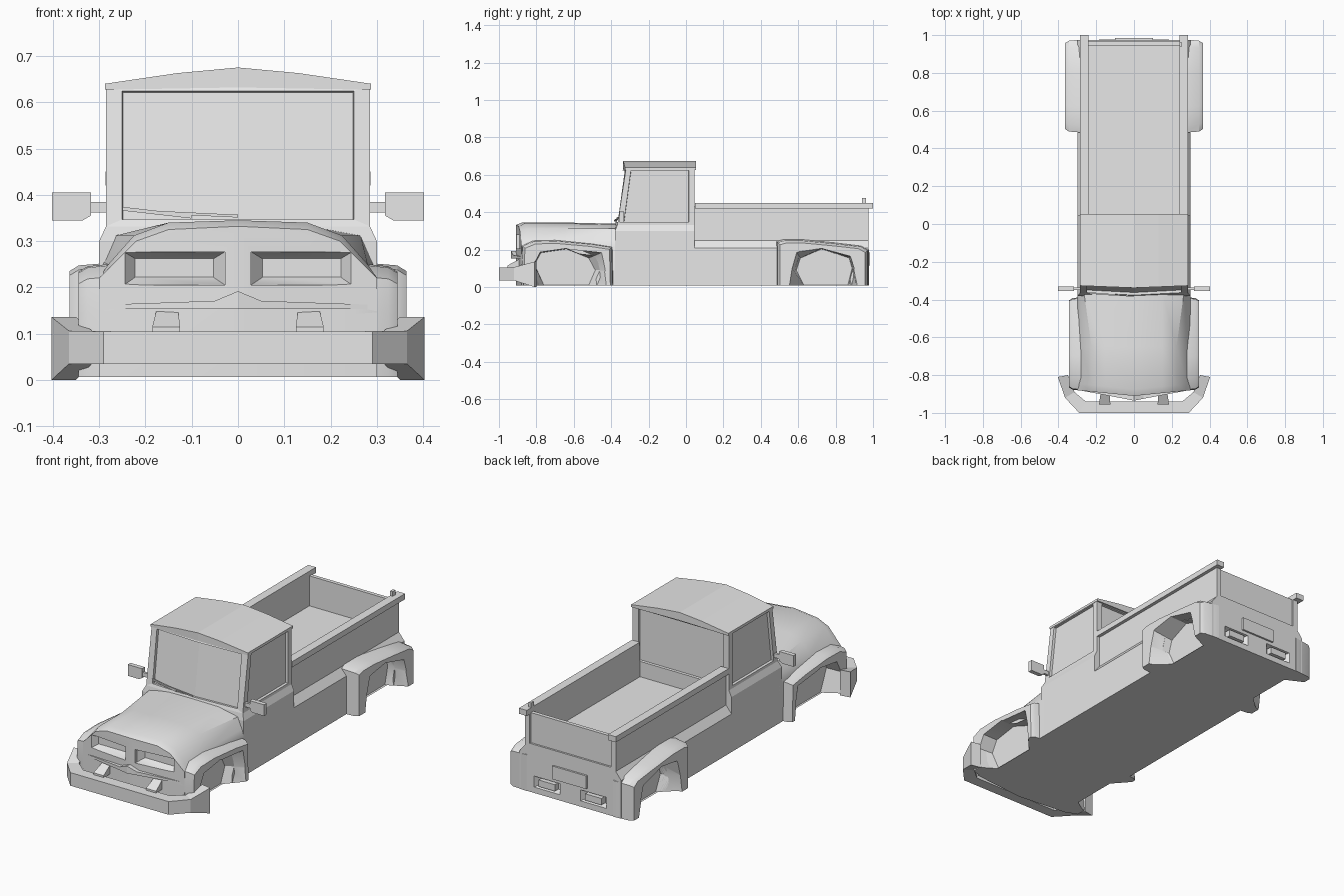
import bpy, bmesh, math
from mathutils import Vector

cube = bpy.data.objects.get("Cube")
if cube:
    bpy.data.objects.remove(cube, do_unlink=True)

grey = bpy.data.materials.new("plain_grey")
grey.use_nodes = True
grey.diffuse_color = (0.8, 0.8, 0.8, 1)
grey.node_tree.nodes["Principled BSDF"].inputs["Base Color"].default_value = (0.8, 0.8, 0.8, 1)


def finish(obj, smooth=None):
    obj.data.materials.clear()
    obj.data.materials.append(grey)
    if smooth:
        obj.data.shade_smooth()
        obj.data.set_sharp_from_angle(angle=math.radians(smooth))


def loft(name, rings, split=False, edit=None):
    """Skin closed rings of equal length and cap both ends."""
    bm = bmesh.new()
    rows = [[bm.verts.new(p) for p in ring] for ring in rings]
    n = len(rows[0])
    for a, b in zip(rows, rows[1:]):
        for i in range(n):
            j = (i + 1) % n
            bm.faces.new((a[i], a[j], b[j], b[i]))
    for row in (rows[0], rows[-1]):
        if split:
            h = n // 2
            bm.faces.new(row[:h + 1])
            bm.faces.new(row[h:] + row[:1])
        else:
            bm.faces.new(row)
    bmesh.ops.recalc_face_normals(bm, faces=bm.faces)
    bm.normal_update()
    if edit:
        edit(bm)
    mesh = bpy.data.meshes.new(name)
    bm.to_mesh(mesh)
    bm.free()
    obj = bpy.data.objects.new(name, mesh)
    bpy.context.collection.objects.link(obj)
    finish(obj)
    return obj


def rect(x0, x1, z0, z1, y):
    return [(x0, y, z0), (x1, y, z0), (x1, y, z1), (x0, y, z1)]


def box(name, x0, x1, y0, y1, z0, z1):
    loft(name, [rect(x0, x1, z0, z1, y0), rect(x0, x1, z0, z1, y1)])


def symmetric(half, y):
    """Full section from a half outline; y may depend on x."""
    full = half + [(-x, z) for x, z in reversed(half[1:-1])]
    return [(x, y(x) if callable(y) else y, z) for x, z in full]


def cut(targets, rings, smooth=None):
    """Carve a lofted pocket out of each target."""
    cutter = loft("cutter", rings)
    cutter.hide_render = True
    for obj in targets:
        mod = obj.modifiers.new("cut", 'BOOLEAN')
        mod.operation, mod.solver, mod.object = 'DIFFERENCE', 'EXACT', cutter
        graph = bpy.context.evaluated_depsgraph_get()
        mesh = bpy.data.meshes.new_from_object(obj.evaluated_get(graph))
        obj.modifiers.clear()
        obj.data = mesh
        finish(obj, smooth)
    bpy.data.objects.remove(cutter, do_unlink=True)


SIDES = (("left", 1), ("right", -1))
FLOOR = 0.007


# Cab with framed, recessed windows
def cab_windows(bm):
    upper = [f for f in bm.faces
             if f.calc_center_median().z > 0.4 and abs(f.normal.z) < 0.5]
    groups = ([f for f in upper if f.normal.y < -0.5],
              [f for f in upper if f.normal.y > 0.5],
              [f for f in upper if f.normal.x > 0.5],
              [f for f in upper if f.normal.x < -0.5])
    for faces, width in zip(groups, (0.035, 0.035, 0.03, 0.03)):
        bmesh.ops.inset_region(bm, faces=faces, thickness=width, use_even_offset=True)
        for v in {v for f in faces for v in f.verts}:
            v.co.z = 0.347 if v.co.z < 0.5 else 0.624
        bmesh.ops.inset_region(bm, faces=faces, thickness=0.001, depth=-0.014,
                               use_even_offset=True)


def cab_ring(x, front, bow, z):
    return [(x, 0.045, z), (x, front, z), (0, front - bow, z),
            (-x, front, z), (-x, 0.045, z)]


loft("cab", [cab_ring(0.30, -0.38, 0, FLOOR), cab_ring(0.30, -0.38, 0, 0.30),
             cab_ring(0.285, -0.367, 0.015, 0.332),
             cab_ring(0.285, -0.32, 0.013, 0.637)], edit=cab_windows)

# Roof
roof = [(0, 0.632), (0.287, 0.627), (0.287, 0.64), (0.13, 0.663), (0, 0.675)]
loft("roof", [symmetric(roof, lambda x: -0.338 + 0.04 * abs(x)),
              symmetric(roof, 0.053)], split=True)

# Hood and nose
nose_y = lambda x: -0.91 + 0.1 * abs(x)
base = [(0, FLOOR), (0.30, FLOOR), (0.30, 0.22)]
front = base + [(0.275, 0.245), (0.22, 0.30), (0.15, 0.325), (0, 0.332)]
crown = base + [(0.28, 0.25), (0.225, 0.312), (0.15, 0.34), (0, 0.345)]
rear = base + [(0.29, 0.255), (0.265, 0.312), (0.15, 0.333), (0, 0.338)]
hood = loft("hood", [symmetric(front, nose_y),
                     symmetric(crown, lambda x: nose_y(x) + 0.035),
                     symmetric(crown, -0.65), symmetric(rear, -0.36)], split=True)
for side, s in SIDES:
    cut([hood], [rect(s * 0.028, s * 0.247, 0.205, 0.277, -0.95),
                 rect(s * 0.028, s * 0.247, 0.205, 0.277, -0.89),
                 rect(s * 0.053, s * 0.222, 0.222, 0.262, -0.858)], 35)

# Pointed lip under the grille
lip = [(-0.28, -0.882, 0.163), (-0.05, -0.925, 0.171), (0, -0.935, 0.192),
       (0.05, -0.925, 0.171), (0.28, -0.882, 0.163)]
loft("grille_lip", [[(x, y, 0.153), (x, y, z), (x, -0.86, z), (x, -0.86, 0.153)]
                    for x, y, z in lip])

# Bumper wrapping round the corners
ends = [(0.403, -0.81, 0.35, -0.80, 0.0, 0.136), (0.365, -0.92, 0.315, -0.89, 0.035, 0.106),
        (0.29, -1.0, 0.255, -0.94, 0.035, 0.105)]
stations = ends + [(-a, b, -c, d, e, f) for a, b, c, d, e, f in reversed(ends)]
loft("front_bumper", [[(xo, yo, lo), (xo, yo, hi), (xi, yi, hi), (xi, yi, lo)]
                      for xo, yo, xi, yi, lo, hi in stations])

# Cargo bed
bed_half = [(0, FLOOR), (0.30, FLOOR), (0.30, 0.21), (0.268, 0.25), (0.268, 0.43),
            (0.24, 0.43), (0.24, 0.265), (0, 0.265)]
bed = loft("cargo_bed", [symmetric(bed_half, 0.045), symmetric(bed_half, 0.975)], split=True)
for side, s in SIDES:
    cut([bed], [rect(s * 0.055, s * 0.22, 0.035, 0.1, 0.985),
                rect(s * 0.08, s * 0.195, 0.048, 0.088, 0.945)])
box("tailgate", -0.243, 0.243, 0.945, 0.965, 0.23, 0.425)
box("tailgate_catch", 0.24, 0.255, 0.94, 0.962, 0.445, 0.475)
box("rear_plate", -0.1, 0.1, 0.965, 0.985, 0.115, 0.185)

# Fender outlines in y and z, and arch openings: outer then inner edge
front_outline = [(-0.875, FLOOR), (-0.885, 0.15), (-0.88, 0.225), (-0.82, 0.25),
                 (-0.70, 0.253), (-0.50, 0.235), (-0.39, 0.218), (-0.385, FLOOR)]
rear_outline = [(0.482, FLOOR), (0.482, 0.245), (0.52, 0.255), (0.62, 0.255),
                (0.80, 0.238), (0.94, 0.222), (0.978, 0.20), (0.978, FLOOR)]
front_arch = ([(-0.80, -0.03), (-0.815, 0.12), (-0.78, 0.187), (-0.64, 0.207),
               (-0.445, 0.187), (-0.425, 0.09), (-0.41, -0.03)],
              [(-0.76, 0.01), (-0.81, 0.12), (-0.775, 0.183), (-0.64, 0.203),
               (-0.52, 0.155), (-0.485, 0.09), (-0.52, 0.01)])
rear_arch = ([(0.545, -0.03), (0.565, 0.10), (0.59, 0.187), (0.725, 0.207),
              (0.88, 0.165), (0.90, 0.10), (0.93, -0.03)],
             [(0.63, 0.01), (0.59, 0.09), (0.612, 0.155), (0.725, 0.203),
              (0.872, 0.156), (0.888, 0.10), (0.865, 0.01)])


def fender(name, s, outline, arch, reach, body):
    mid = (outline[0][0] + outline[-1][0]) / 2
    rings = [[(s * x, mid + (y - mid) * k, FLOOR + (z - FLOOR) * k) for y, z in outline]
             for x, k in ((0.255, 1), (reach - 0.02, 0.97), (reach, 0.92))]
    obj = loft(name, rings)
    outer, inner = arch
    cut([obj, body], [[(s * (reach + 0.01), y, z) for y, z in outer],
                      [(s * 0.262, y, z) for y, z in inner]], 30)


for side, s in SIDES:
    fender(side + "_front_fender", s, front_outline, front_arch, 0.345, hood)
    fender(side + "_rear_fender", s, rear_outline, rear_arch, 0.364, bed)
    box(side + "_bed_rail", s * 0.24, s * 0.286, 0.048, 1.0, 0.42, 0.45)
    box(side + "_tail_light", s * 0.09, s * 0.185, 0.94, 0.978, 0.05, 0.085)
    # Bumper bracket, flared toward its foot
    loft(side + "_bumper_bracket", [rect(s * 0.125, s * 0.185, 0.10, 0.115, -0.955),
                                    rect(s * 0.13, s * 0.175, 0.10, 0.155, -0.88)])
    # Door mirror with its arm
    loft(side + "_mirror", [[(s * x, y, z) for x, z in
                             ((0.318, 0.355), (0.335, 0.345), (0.402, 0.345),
                              (0.402, 0.405), (0.318, 0.405))] for y in (-0.355, -0.332)])
    box(side + "_mirror_arm", s * 0.28, s * 0.32, -0.35, -0.337, 0.362, 0.384)


# Wipers
def bar(name, a, b, r):
    loft(name, [[Vector(p) + Vector((0, r * u, r * v)) for u, v in
                 ((-1, -1), (1, -1), (1, 1), (-1, 1))] for p in (a, b)])


bar("wiper_blade", (-0.25, -0.364, 0.37), (-0.10, -0.376, 0.353), 0.004)
bar("wiper_arm", (-0.19, -0.371, 0.363), (0, -0.382, 0.354), 0.003)
